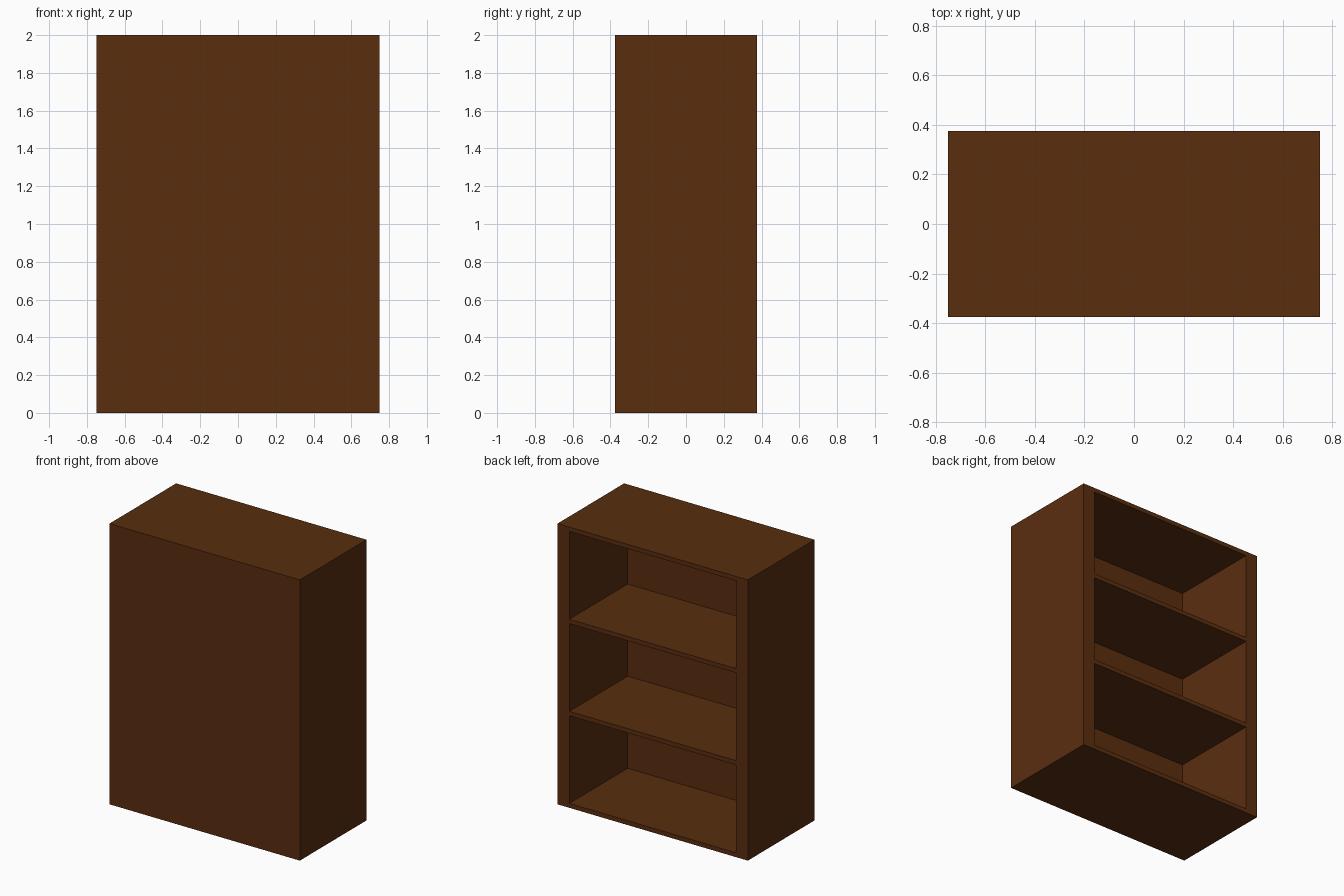
import bpy
import bmesh
from mathutils import Vector

if "Cube" in bpy.data.objects:
    bpy.data.objects.remove(bpy.data.objects["Cube"])

# Overall size and board thicknesses
WIDTH, DEPTH, HEIGHT = 1.5, 0.75, 2.0
SIDE = 0.09375       # side walls and closed panel
BOARD = 0.03125      # top, bottom and shelves
COUNT = 3            # open compartments
OPENING = (HEIGHT - BOARD * (COUNT + 1)) / COUNT

wood = bpy.data.materials.new("dark brown wood")
wood.diffuse_color = (0.1, 0.0265, 0.0048, 1.0)
wood.use_nodes = True
wood.node_tree.nodes["Principled BSDF"].inputs["Base Color"].default_value = wood.diffuse_color

bm = bmesh.new()

# Solid block standing on the ground
bmesh.ops.create_cube(bm, size=1.0)
bmesh.ops.scale(bm, vec=Vector((WIDTH, DEPTH, HEIGHT)), verts=bm.verts)
bmesh.ops.translate(bm, vec=Vector((0, 0, HEIGHT / 2)), verts=bm.verts)


def loop_cut(co, normal):
    bmesh.ops.bisect_plane(bm, geom=bm.verts[:] + bm.edges[:] + bm.faces[:],
                           plane_co=co, plane_no=normal)


# Cut lines along the side walls and each shelf board
for s in (-1, 1):
    loop_cut((s * (WIDTH / 2 - SIDE), 0, 0), (1, 0, 0))
for i in range(COUNT):
    low = BOARD + i * (OPENING + BOARD)
    loop_cut((0, 0, low), (0, 0, 1))
    loop_cut((0, 0, low + OPENING), (0, 0, 1))

# Push the compartments in from the open +y side
bm.normal_update()
openings = []
for f in bm.faces:
    zs = [v.co.z for v in f.verts]
    if (f.normal.y > 0.9 and abs(f.calc_center_median().x) < 0.1
            and max(zs) - min(zs) > OPENING * 0.9):
        openings.append(f)
pushed = bmesh.ops.extrude_discrete_faces(bm, faces=openings)["faces"]
inner = list({v for f in pushed for v in f.verts})
bmesh.ops.translate(bm, vec=Vector((0, SIDE - DEPTH, 0)), verts=inner)
bmesh.ops.recalc_face_normals(bm, faces=bm.faces)

mesh = bpy.data.meshes.new("bookcase")
bm.to_mesh(mesh)
bm.free()
mesh.materials.append(wood)
bookcase = bpy.data.objects.new("bookcase", mesh)
bpy.context.collection.objects.link(bookcase)
